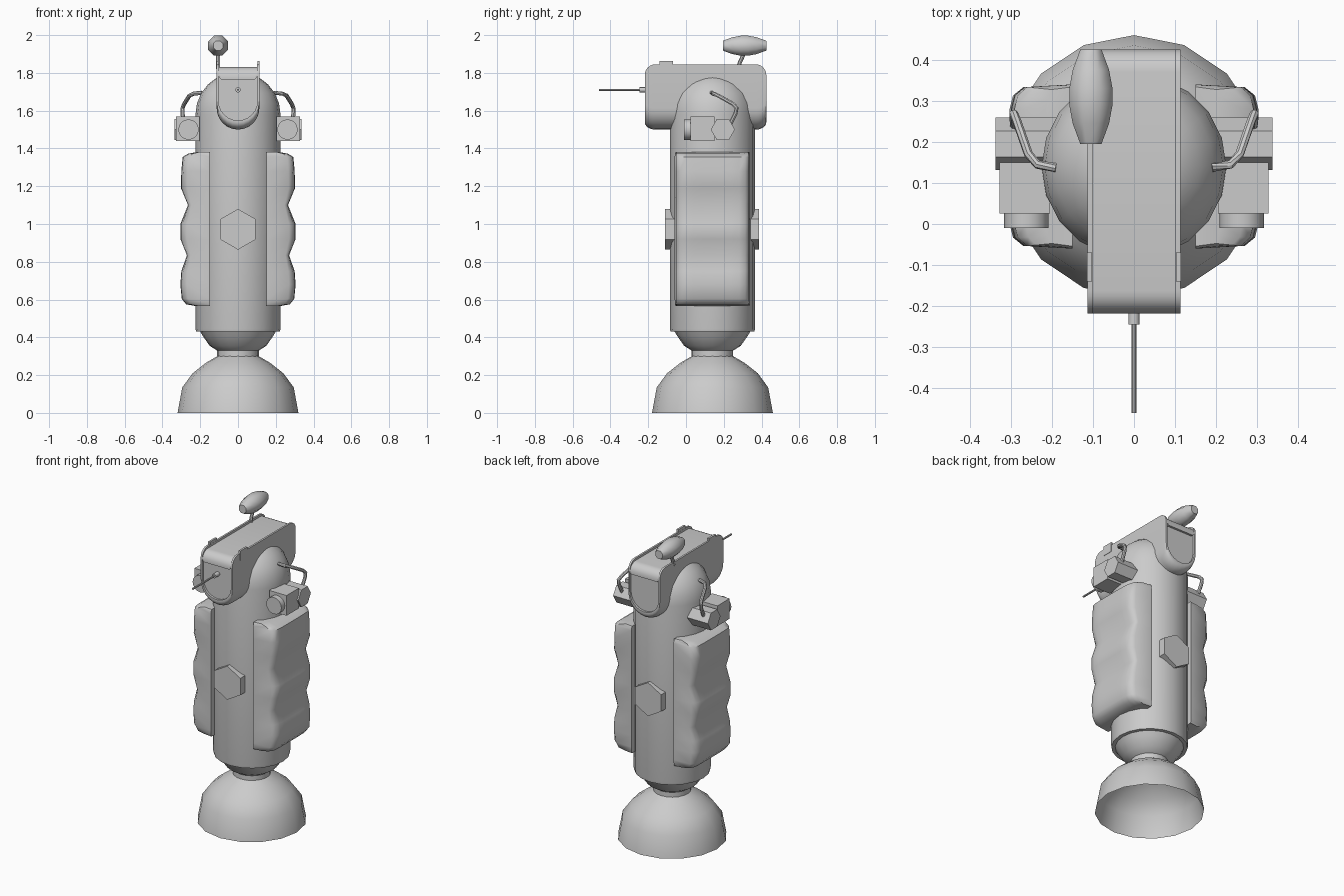
import bpy, bmesh
from math import sin, cos, pi, radians, sqrt
from mathutils import Vector

if "Cube" in bpy.data.objects:
    bpy.data.objects.remove(bpy.data.objects["Cube"])

# One plain grey for the whole model
grey = bpy.data.materials.new("plain grey")
grey.use_nodes = True
grey.diffuse_color = (0.6, 0.6, 0.6, 1)
grey.node_tree.nodes["Principled BSDF"].inputs["Base Color"].default_value = (0.6, 0.6, 0.6, 1)

CY = 0.14  # y of the main axis


def finish(bm, name, smooth=None, closed=True):
    if closed:
        bmesh.ops.recalc_face_normals(bm, faces=bm.faces)
    mesh = bpy.data.meshes.new(name)
    bm.to_mesh(mesh)
    bm.free()
    mesh.materials.append(grey)
    ob = bpy.data.objects.new(name, mesh)
    bpy.context.collection.objects.link(ob)
    if smooth:
        bpy.ops.object.select_all(action='DESELECT')
        ob.select_set(True)
        bpy.context.view_layer.objects.active = ob
        bpy.ops.object.shade_smooth_by_angle(angle=radians(smooth))
    return ob


def loft(name, sections, smooth=None, caps=True):
    """Skin a list of closed rings that share one point count."""
    bm = bmesh.new()
    rings = [[bm.verts.new(p) for p in s] for s in sections]
    n = len(rings[0])
    for a, b in zip(rings, rings[1:]):
        for i in range(n):
            j = (i + 1) % n
            bm.faces.new((a[i], a[j], b[j], b[i]))
    if caps:
        bm.faces.new(rings[0])
        bm.faces.new(rings[-1])
    return finish(bm, name, smooth)


def lathe(name, profile, centre, axis, sides, smooth=None, turn=0.0, caps=True):
    """Revolve (radius, distance) pairs about a line through centre along x, y or z."""
    u, v, w = {'x': ((0, 1, 0), (0, 0, 1), (1, 0, 0)),
               'y': ((0, 0, 1), (1, 0, 0), (0, 1, 0)),
               'z': ((1, 0, 0), (0, 1, 0), (0, 0, 1))}[axis]
    u, v, w, c = Vector(u), Vector(v), Vector(w), Vector(centre)
    angles = [turn + 2 * pi * i / sides for i in range(sides)]
    rings = [[c + w * d + (u * cos(a) + v * sin(a)) * r for a in angles] for r, d in profile]
    return loft(name, rings, smooth, caps)


def box(name, lo, hi):
    corners = [(0, 0), (1, 0), (1, 1), (0, 1)]
    xs, ys = (lo[0], hi[0]), (lo[1], hi[1])
    return loft(name, [[(xs[i], ys[j], z) for i, j in corners] for z in (lo[2], hi[2])])


def tube(name, points, radius):
    """Round tube with mitred joints through the points."""
    pts = [Vector(p) for p in points]
    rings = []
    for i, p in enumerate(pts):
        t = (pts[min(i + 1, len(pts) - 1)] - pts[max(i - 1, 0)]).normalized()
        side = t.cross(Vector((1, 0.3, 0.2))).normalized()
        up = t.cross(side)
        rings.append([p + (side * cos(k * pi / 4) + up * sin(k * pi / 4)) * radius
                      for k in range(8)])
    return loft(name, rings, 40)


# Main body with domed top
dome = [(0.225 * cos(a), 1.58 + 0.225 * sin(a)) for a in [radians(15 * k) for k in range(6)]]
lathe("body", [(0.11, 0.29), (0.11, 0.33), (0.15, 0.355), (0.185, 0.405), (0.2, 0.43),
               (0.222, 0.43), (0.225, 0.445)] + dome + [(0.004, 1.805)],
      (0, CY, 0), 'z', 20, 35)

# Hollow engine bell
lathe("engine_bell", [(0.11, 0.3), (0.17, 0.265), (0.24, 0.21), (0.295, 0.135), (0.32, 0)],
      (0, CY, 0), 'z', 16, 35, caps=False)


# Head housing: U-shaped section with a sunken top and sunken end panels
def housing_section(y, drop, inset=0.0):
    w, lip = 0.113 - inset, 0.012
    top, low = 1.845 - drop - inset, 1.5 + drop * 0.7 + inset
    arc = [radians(180 + 15 * k) for k in range(13)]
    ring = [(w * cos(a), y, low + w + w * sin(a)) for a in arc]
    ring += [(w, y, top), (w - lip, y, top), (w - lip, y, top - 0.014)]
    ring += [(lip - w, y, top - 0.014), (lip - w, y, top), (-w, y, top)]
    return ring


R, FRONT, BACK = 0.055, -0.218, 0.425
steps = [radians(15 * k) for k in range(7)]
ends = [(R * (1 - sin(a)), R * (1 - cos(a))) for a in steps]
sections = [housing_section(FRONT + 0.014, R, 0.01), housing_section(FRONT, R, 0.01)]
sections += [housing_section(FRONT + dy, dz) for dy, dz in reversed(ends)]
sections += [housing_section(BACK - dy, dz) for dy, dz in ends]
sections += [housing_section(BACK, R, 0.01), housing_section(BACK - 0.014, R, 0.01)]
loft("head_housing", sections, 30)

# Forward probe
lathe("probe_base", [(0.014, -0.245), (0.014, -0.19)], (0, 0, 1.71), 'y', 10, 40)
lathe("probe_rod", [(0.006, -0.46), (0.006, -0.24)], (0, 0, 1.71), 'y', 8, 40)

# Antenna pod and its stalk
lathe("antenna_pod", [(0.028, 0.195), (0.048, 0.245), (0.057, 0.29), (0.057, 0.33),
                      (0.048, 0.375), (0.028, 0.425)],
      (-0.105, 0, 1.944), 'y', 8, 50, pi / 8)
tube("antenna_stalk", [(-0.105, 0.275, 1.82), (-0.105, 0.285, 1.855), (-0.105, 0.31, 1.91)], 0.011)

# Hexagonal hatches front and back
for name, y0, y1 in (("front_hatch", -0.11, 0), ("back_hatch", 0.28, 0.387)):
    lathe(name, [(0.108, y0), (0.108, y1)], (0, 0, 0.972), 'y', 6)


# Padded side pack: outward bulges in three tiers with a pinched middle
def pack_section(side, z, depth, pinch, grow=1.0):
    ring = []
    half = 0.2 * grow
    for k in range(13):
        t = -1 + k / 6
        x = 0.15 + depth * (1 - abs(t) ** 5) ** 0.5
        x -= pinch * (1 - t * t)
        ring.append((side * x, CY + half * sin(t * pi / 2), z))
    return ring


pack_rows = [(0.565, 0.07, 0, 0.97), (0.575, 0.125, 0, 0.99), (0.605, 0.148, 0, 1),
             (0.68, 0.155, 0, 1), (0.75, 0.15, 0, 1), (0.835, 0.138, 0.02, 1),
             (0.92, 0.155, 0, 1), (1.0, 0.155, 0, 1), (1.1, 0.132, 0.02, 1),
             (1.19, 0.152, 0, 1), (1.28, 0.15, 0, 1), (1.355, 0.143, 0, 1),
             (1.372, 0.115, 0, 0.99), (1.382, 0.065, 0, 0.97)]

# Paired parts on both flanks
for side, label in ((1, "left"), (-1, "right")):
    loft(label + "_side_pack", [pack_section(side, *row) for row in pack_rows], 50)

    # Lamp: hexagonal mount, square case and round lens
    lathe(label + "_lamp_mount", [(0.064, side * 0.19), (0.064, side * 0.337)],
          (0, 0.195, 1.5), 'x', 6)
    a, b = sorted((side * 0.205, side * 0.328))
    box(label + "_lamp_case", (a, 0.025, 1.44), (b, 0.15, 1.57))
    lathe(label + "_lamp_lens", [(0.054, -0.01), (0.054, 0.03)],
          (side * 0.262, 0, 1.5), 'y', 16, 40)

    # Curved hose from the shoulder to the mount
    tube(label + "_hose", [(side * x, y, z) for x, y, z in
                           ((0.19, 0.137, 1.695), (0.235, 0.145, 1.69), (0.257, 0.17, 1.68),
                            (0.285, 0.25, 1.635), (0.293, 0.268, 1.615),
                            (0.293, 0.262, 1.585), (0.29, 0.235, 1.53))], 0.011)

    # Small tab on the housing rail
    a, b = sorted((side * 0.102, side * 0.115))
    box(label + "_rail_tab", (a, -0.14, 1.80), (b, -0.07, 1.862))
